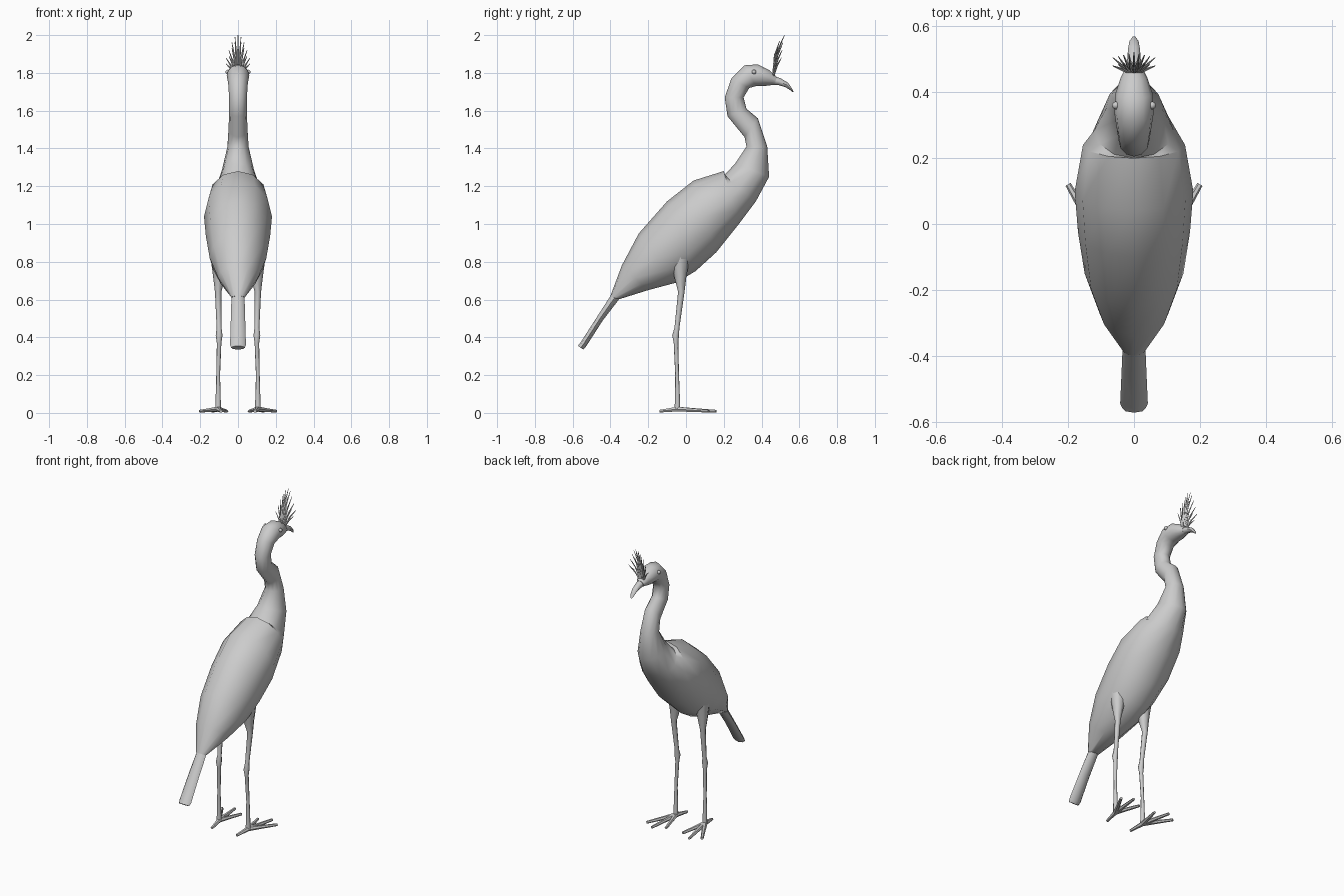
import bpy, bmesh, math
from mathutils import Vector

cube = bpy.data.objects.get("Cube")
if cube:
    bpy.data.objects.remove(cube, do_unlink=True)

grey = bpy.data.materials.new("plain grey")
grey.use_nodes = True
COLOUR = (0.6, 0.6, 0.6, 1)
grey.diffuse_color = COLOUR
grey.node_tree.nodes["Principled BSDF"].inputs["Base Color"].default_value = COLOUR


def finish(name, bm, angle=50):
    bmesh.ops.recalc_face_normals(bm, faces=bm.faces)
    mesh = bpy.data.meshes.new(name)
    bm.to_mesh(mesh)
    bm.free()
    mesh.materials.append(grey)
    ob = bpy.data.objects.new(name, mesh)
    bpy.context.collection.objects.link(ob)
    bpy.ops.object.select_all(action='DESELECT')
    ob.select_set(True)
    bpy.context.view_layer.objects.active = ob
    bpy.ops.object.shade_smooth_by_angle(angle=math.radians(angle))
    return ob


def skin(bm, rings):
    """Bridge rings of coordinates and cap both ends."""
    rows = [[bm.verts.new(p) for p in ring] for ring in rings]
    n = len(rows[0])
    for a, b in zip(rows, rows[1:]):
        for i in range(n):
            j = (i + 1) % n
            bm.faces.new((a[i], a[j], b[j], b[i]))
    bm.faces.new(rows[0])
    bm.faces.new(rows[-1])


def loft(name, sections, sides=12, angle=50):
    """Sections: upper y, z, lower y, z and half width."""
    rings = []
    for ty, tz, by, bz, w in sections:
        top, low = Vector((0, ty, tz)), Vector((0, by, bz))
        mid, half = (top + low) / 2, (top - low) / 2
        rings.append([mid + half * math.cos(t) + Vector((w * math.sin(t), 0, 0))
                      for t in (math.tau * i / sides for i in range(sides))])
    bm = bmesh.new()
    skin(bm, rings)
    return finish(name, bm, angle)


def tube(bm, points, radii, sides=8, flat=1.0):
    """Tapering limb through the points; flat squashes it along z."""
    pts = [Vector(p) for p in points]
    rings = []
    for i, (p, r) in enumerate(zip(pts, radii)):
        d = (pts[min(i + 1, len(pts) - 1)] - pts[max(i - 1, 0)]).normalized()
        ref = Vector((0, 1, 0)) if abs(d.z) > 0.7 else Vector((0, 0, 1))
        u = d.cross(ref).normalized()
        v = u.cross(d)
        rings.append([p + r * (u * math.cos(t) + v * flat * math.sin(t))
                      for t in (math.tau * k / sides for k in range(sides))])
    skin(bm, rings)


# Body, neck and head in one skin
loft("body_neck_head", [
    (-0.40, 0.62, -0.36, 0.60, 0.035),
    (-0.34, 0.78, -0.20, 0.65, 0.105),
    (-0.25, 0.95, -0.05, 0.69, 0.15),
    (-0.10, 1.12, 0.05, 0.75, 0.17),
    (0.04, 1.23, 0.16, 0.85, 0.18),
    (0.20, 1.28, 0.28, 1.00, 0.155),
    (0.20, 1.255, 0.37, 1.12, 0.12),
    (0.26, 1.32, 0.44, 1.25, 0.085),
    (0.32, 1.41, 0.43, 1.41, 0.056),
    (0.31, 1.46, 0.38, 1.56, 0.05),
    (0.22, 1.57, 0.32, 1.61, 0.047),
    (0.205, 1.67, 0.305, 1.67, 0.047),
    (0.24, 1.77, 0.335, 1.72, 0.052),
    (0.31, 1.84, 0.37, 1.73, 0.06),
    (0.38, 1.845, 0.41, 1.73, 0.057),
    (0.44, 1.815, 0.45, 1.735, 0.04),
    (0.48, 1.78, 0.47, 1.737, 0.025),
])

# Down-curved bill
loft("bill", [
    (0.46, 1.785, 0.45, 1.737, 0.026),
    (0.50, 1.772, 0.49, 1.735, 0.021),
    (0.54, 1.748, 0.525, 1.725, 0.018),
    (0.56, 1.72, 0.55, 1.71, 0.014),
    (0.57, 1.70, 0.562, 1.70, 0.006),
], sides=8)

# Tail feathers
loft("tail", [
    (-0.38, 0.65, -0.34, 0.62, 0.034),
    (-0.47, 0.51, -0.44, 0.49, 0.038),
    (-0.56, 0.37, -0.53, 0.35, 0.042),
    (-0.573, 0.355, -0.543, 0.335, 0.036),
], sides=8)

# Eyes
for side, x in (("left", 0.055), ("right", -0.055)):
    bm = bmesh.new()
    bmesh.ops.create_uvsphere(bm, u_segments=10, v_segments=6, radius=0.012)
    bmesh.ops.translate(bm, verts=bm.verts, vec=(x, 0.36, 1.805))
    finish(side + "_eye", bm)

# Crest: a fan of thin curved plumes
bm = bmesh.new()
heights = (2.0, 1.99, 1.96, 1.92, 1.88)
for row, y in enumerate((0.505, 0.48)):
    for i in range(-4, 5):
        z = heights[abs(i)] - 0.03 * row
        x = 0.016 * i
        tube(bm, [(0.003 * i, 0.46, 1.775),
                  (x * 0.6, (y + 0.46) / 2, 1.78 + (z - 1.78) * 0.6),
                  (x, y + 0.004 * (4 - abs(i)), z)],
             (0.005, 0.0045, 0.0015), sides=4)
finish("crest", bm)

# Legs and feet
for side, s in (("left", 1), ("right", -1)):
    bm = bmesh.new()
    tube(bm, [(s * x, y, z) for x, y, z in (
        (0.095, -0.03, 0.82), (0.10, -0.03, 0.72), (0.105, -0.025, 0.64),
        (0.10, -0.048, 0.45), (0.10, -0.055, 0.41), (0.10, -0.053, 0.37),
        (0.105, -0.047, 0.20), (0.105, -0.045, 0.02))],
        (0.05, 0.032, 0.017, 0.013, 0.018, 0.012, 0.010, 0.015))
    finish(side + "_leg", bm)

    bm = bmesh.new()
    ankle = Vector((s * 0.105, -0.045, 0.02))
    for tx, ty in ((0.20, 0.12), (0.135, 0.16), (0.06, 0.12), (0.09, -0.14)):
        tip = Vector((s * tx, ty, 0.009))
        tube(bm, [ankle, ankle.lerp(tip, 0.5), tip],
             (0.016, 0.012, 0.009), sides=6, flat=0.9)
    finish(side + "_toes", bm)
